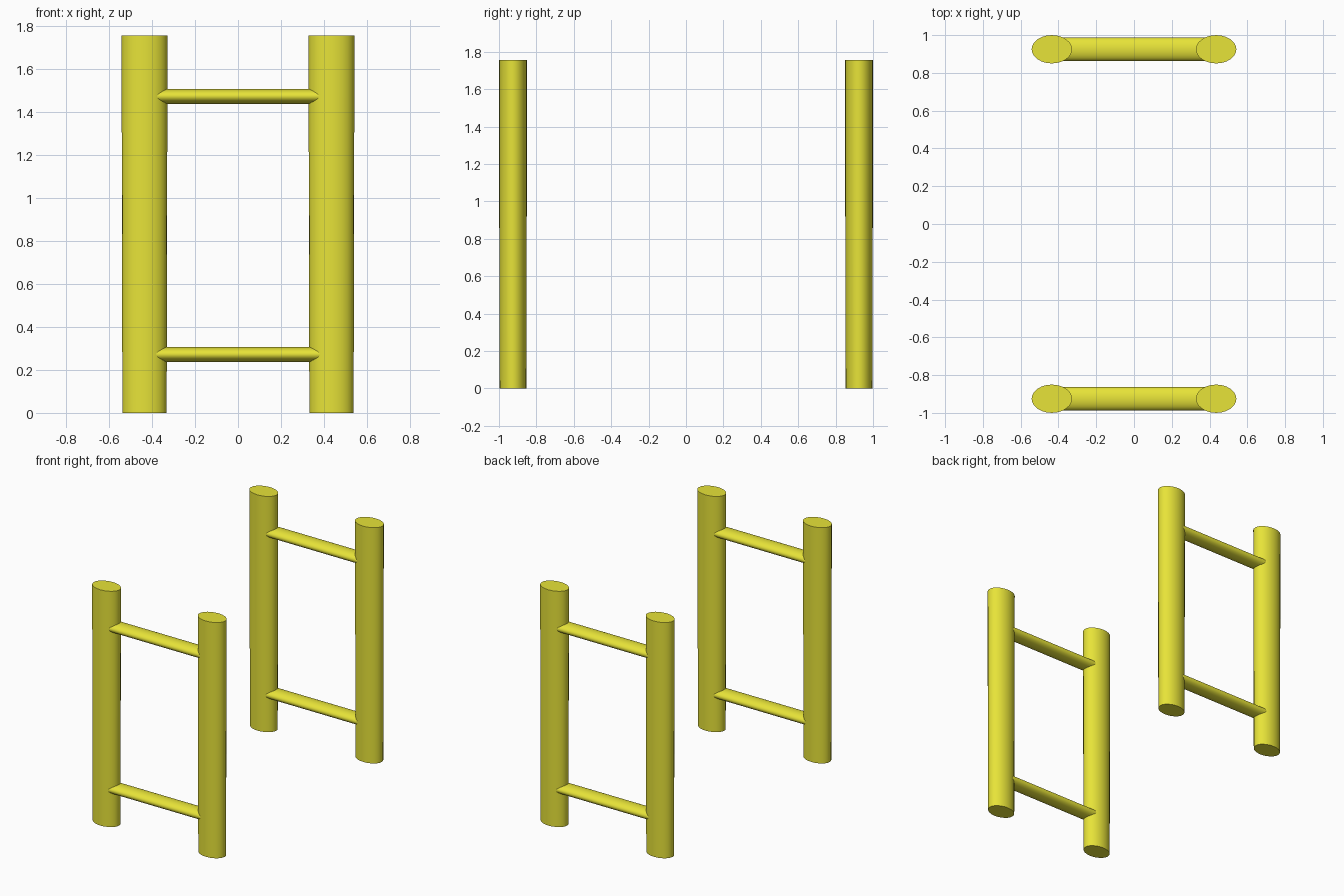
import bpy, math

if "Cube" in bpy.data.objects:
    bpy.data.objects.remove(bpy.data.objects["Cube"])

yellow = bpy.data.materials.new("yellow_paint")
yellow.diffuse_color = (0.80, 0.77, 0.04, 1)
yellow.use_nodes = True
yellow.node_tree.nodes["Principled BSDF"].inputs["Base Color"].default_value = yellow.diffuse_color


def oval_bar(name, loc, r1, r2, length, squash, rot=(0, 0, 0)):
    """Oval rod along its local z, flattened on local y by squash."""
    bpy.ops.mesh.primitive_cone_add(vertices=24, radius1=r1, radius2=r2,
                                    depth=length, location=loc, rotation=rot)
    ob = bpy.context.object
    ob.name = name
    ob.scale = (1, squash, 1)
    bpy.ops.object.transform_apply(location=False, rotation=True, scale=True)
    bpy.ops.object.shade_smooth_by_angle(angle=math.radians(40))
    ob.data.materials.append(yellow)


HEIGHT = 1.757
POST_X, FRAME_Y = 0.435, 0.925

for side, y in (("front", -FRAME_Y), ("back", FRAME_Y)):
    # upright oval posts, very slightly wider at the top
    for hand, x in (("left", -POST_X), ("right", POST_X)):
        oval_bar(f"{side}_post_{hand}", (x, y, HEIGHT / 2),
                 0.103, 0.107, HEIGHT, 0.70)
    # flat oval rungs, ends buried in the posts
    for level, z in (("lower", 0.272), ("upper", 1.473)):
        oval_bar(f"{side}_rung_{level}", (0, y, z), 0.035, 0.035, 0.84, 1.76,
                 (0, math.pi / 2, 0))
